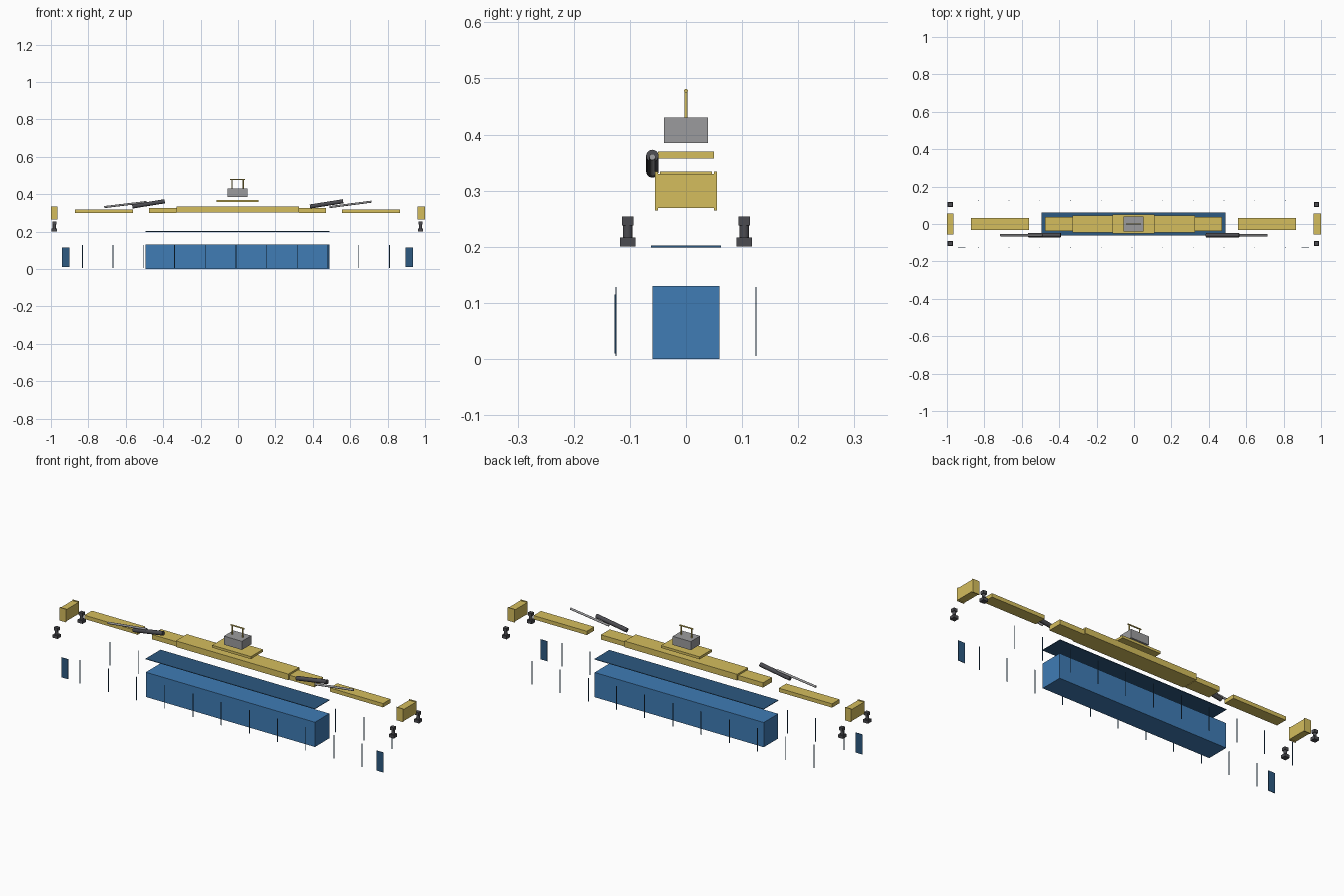
import bpy, math
from mathutils import Vector

if "Cube" in bpy.data.objects:
    bpy.data.objects.remove(bpy.data.objects["Cube"])


def material(name, rgb):
    m = bpy.data.materials.new(name)
    m.diffuse_color = (*rgb, 1)
    m.use_nodes = True
    m.node_tree.nodes["Principled BSDF"].inputs["Base Color"].default_value = m.diffuse_color
    return m


YELLOW = material("yellow_paint", (0.66, 0.51, 0.11))
BLUE = material("blue_paint", (0.05, 0.2, 0.46))
NAVY = material("dark_blue_paint", (0.026, 0.1, 0.22))
DARK = material("dark_steel", (0.07, 0.07, 0.08))
STEEL = material("light_steel", (0.33, 0.33, 0.34))


def box(name, x, y, z, mat):
    """Box from (min, max) ranges on each axis."""
    bpy.ops.mesh.primitive_cube_add(size=1, location=[(r[0] + r[1]) / 2 for r in (x, y, z)])
    o = bpy.context.object
    o.name = name
    o.scale = [r[1] - r[0] for r in (x, y, z)]
    bpy.ops.object.transform_apply(location=False, rotation=False, scale=True)
    o.data.materials.append(mat)
    return o


def rod(name, a, b, r, mat, sides=24):
    """Cylinder between two points."""
    a, b = Vector(a), Vector(b)
    bpy.ops.mesh.primitive_cylinder_add(vertices=sides, radius=r, depth=(b - a).length,
                                        location=(a + b) / 2)
    o = bpy.context.object
    o.name = name
    o.rotation_euler = (b - a).to_track_quat('Z', 'Y').to_euler()
    o.data.materials.append(mat)
    bpy.ops.object.shade_smooth_by_angle(angle=math.radians(40))
    return o


# Container and its lifted roof sheet
box("container_body", (-0.495, 0.49), (-0.06, 0.06), (0, 0.13), BLUE)
box("container_roof", (-0.495, 0.49), (-0.062, 0.062), (0.199, 0.202), NAVY)

# Side ribs, pulled away from both long sides
for i in range(11):
    x = -0.832 + i * 0.1642
    for s in (-1, 1):
        box("container_rib", (x - 0.002, x + 0.002), (s * 0.1245 - 0.001, s * 0.1245 + 0.001),
            (0.005, 0.128), NAVY)

# Blank side panels beyond each end of the front ribs
for x in (-0.92, 0.915):
    box("side_panel", (x - 0.02, x + 0.02), (-0.127, -0.1245), (0.01, 0.115), NAVY)

# Spreader frame: main beam, sleeve, arms and end beams
box("main_beam", (-0.33, 0.325), (-0.046, 0.046), (0.302, 0.334), YELLOW)
for x in ((-0.475, -0.33), (0.325, 0.47)):
    box("beam_sleeve", x, (-0.037, 0.037), (0.3, 0.325), YELLOW)
for x in ((-0.872, -0.562), (0.556, 0.866)):
    box("telescopic_arm", x, (-0.031, 0.031), (0.298, 0.318), YELLOW)
for x in ((-1.0, -0.964), (0.96, 1.0)):
    box("end_beam", x, (-0.05, 0.05), (0.269, 0.33), YELLOW)
    for s in (-1, 1):
        box("end_beam_cap", x, sorted((s * 0.05, s * 0.055)), (0.265, 0.334), YELLOW)

# Top plate, head block and lifting handle
box("top_plate", (-0.115, 0.11), (-0.05, 0.05), (0.357, 0.37), YELLOW)
box("head_block", (-0.055, 0.05), (-0.039, 0.039), (0.385, 0.43), STEEL)
for x in (-0.033, 0.028):
    rod("handle_post", (x, 0, 0.43), (x, 0, 0.478), 0.003, YELLOW, 16)
rod("handle_bar", (-0.042, 0, 0.478), (0.037, 0, 0.478), 0.0035, YELLOW, 16)

# Hydraulic rams: both rise towards +x
Y = -0.06
rod("left_ram_barrel", (-0.565, Y, 0.334), (-0.392, Y, 0.362), 0.011, DARK)
rod("left_ram_rod", (-0.715, Y, 0.331), (-0.49, Y, 0.358), 0.0055, STEEL)
rod("right_ram_barrel", (0.385, Y, 0.334), (0.562, Y, 0.362), 0.011, DARK)
rod("right_ram_rod", (0.49, Y, 0.331), (0.714, Y, 0.36), 0.0055, STEEL)

# Twistlocks under the four corners: base, neck and head
for x in (-0.982, 0.976):
    for y in (-0.104, 0.104):
        box("twistlock_base", (x - 0.014, x + 0.014), (y - 0.014, y + 0.014), (0.2, 0.216), DARK)
        rod("twistlock_neck", (x, y, 0.216), (x, y, 0.238), 0.0085, DARK)
        box("twistlock_head", (x - 0.0105, x + 0.0105), (y - 0.0105, y + 0.0105),
            (0.238, 0.254), DARK)
